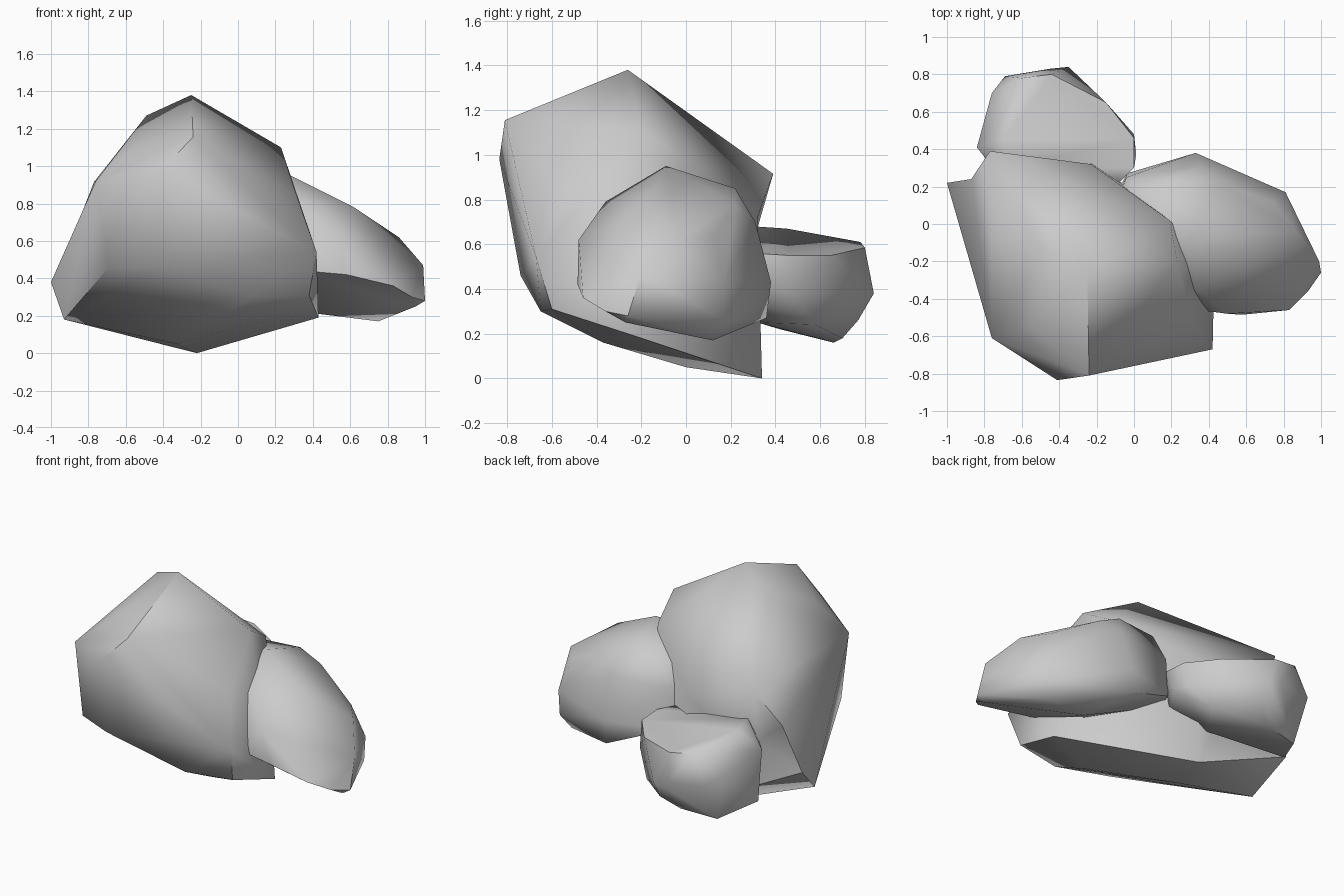
import bpy, bmesh
from math import radians
from mathutils import Vector


def rock(name, points, dents=()):
    """Faceted boulder: convex hull of corner points, then a few corners pushed in."""
    bm = bmesh.new()
    for p in points:
        bm.verts.new(p)
    pushed = [(bm.verts.new(start), Vector(end)) for start, end in dents]
    bmesh.ops.convex_hull(bm, input=bm.verts)
    for v, end in pushed:
        if v.link_faces:
            v.co = end
    loose = [v for v in bm.verts if not v.link_faces]
    bmesh.ops.delete(bm, geom=loose, context='VERTS')
    bmesh.ops.recalc_face_normals(bm, faces=bm.faces)
    mesh = bpy.data.meshes.new(name)
    bm.to_mesh(mesh)
    bm.free()
    obj = bpy.data.objects.new(name, mesh)
    bpy.context.collection.objects.link(obj)
    bpy.ops.object.select_all(action='DESELECT')
    obj.select_set(True)
    bpy.context.view_layer.objects.active = obj
    bpy.ops.object.shade_smooth_by_angle(angle=radians(52))
    return obj


# Large leaning boulder, hollowed a little below the rear overhang
rock("large_boulder", [
    # peak and shoulders
    (-.25, -.26, 1.38), (-.49, -.14, 1.27), (-.24, -.81, 1.155), (.23, -.20, 1.10),
    (-.55, -.55, 1.10), (-.41, -.835, .98), (.19, .02, .97), (-.77, .39, .915),
    # sides
    (-.76, -.61, .92), (.31, -.52, .85), (.42, -.67, .54), (-.23, .32, .72),
    (-1.0, .22, .38), (-.69, -.63, .46), (-.44, -.74, .46),
    # underside
    (.07, -.65, .30), (.38, -.60, .31), (.07, -.37, .16), (.43, -.23, .19),
    (-.93, -.01, .18), (-.33, 0, .05), (-.22, .34, 0)],
    dents=[((-.89, .325, .65), (-.87, .24, .66)),
           ((-.66, .36, .43), (-.68, .22, .50)),
           ((-.48, .385, .46), (-.48, .27, .50))])

# Medium boulder on the right
rock("right_boulder", [
    # top
    (.28, -.09, .95), (.39, -.10, .89), (.30, .22, .85), (.62, -.18, .78),
    (.35, -.36, .79), (.86, -.03, .62), (.02, .20, .84), (.45, .22, .78), (.74, .12, .63),
    # sides
    (.50, -.48, .62), (.35, .31, .70), (.99, -.20, .47), (.33, .38, .43),
    (.81, .17, .42), (-.04, .27, .42), (-.04, .25, .68),
    # inner end, sunk into the large boulder
    (-.12, .10, .45), (-.12, .05, .75), (.10, -.30, .70), (.12, -.30, .45),
    # tilted underside
    (.35, -.46, .44), (.58, -.485, .42), (.83, -.46, .36), (.93, -.36, .30),
    (1.0, -.26, .28), (.95, -.27, .25), (.80, .17, .26), (.33, .36, .27),
    (.75, .12, .17), (.43, .05, .21)])

# Small flat-topped boulder at the back
rock("back_boulder", [
    # flat top
    (-.70, .45, .67), (-.66, .30, .68), (-.60, .78, .61), (-.44, .80, .585),
    (-.33, .73, .57), (-.15, .65, .55), (0, .46, .55), (0, .30, .56), (-.10, .20, .58),
    # sides
    (-.84, .41, .56), (-.76, .70, .48), (-.69, .79, .42), (-.45, .83, .40),
    (-.35, .84, .38), (0, .48, .38), (.012, .37, .40), (-.10, .20, .38), (-.60, .10, .45),
    # underside
    (-.82, .42, .22), (-.69, .66, .16), (-.45, .70, .18), (-.35, .77, .26),
    (-.12, .58, .24), (-.30, .32, .25)])
